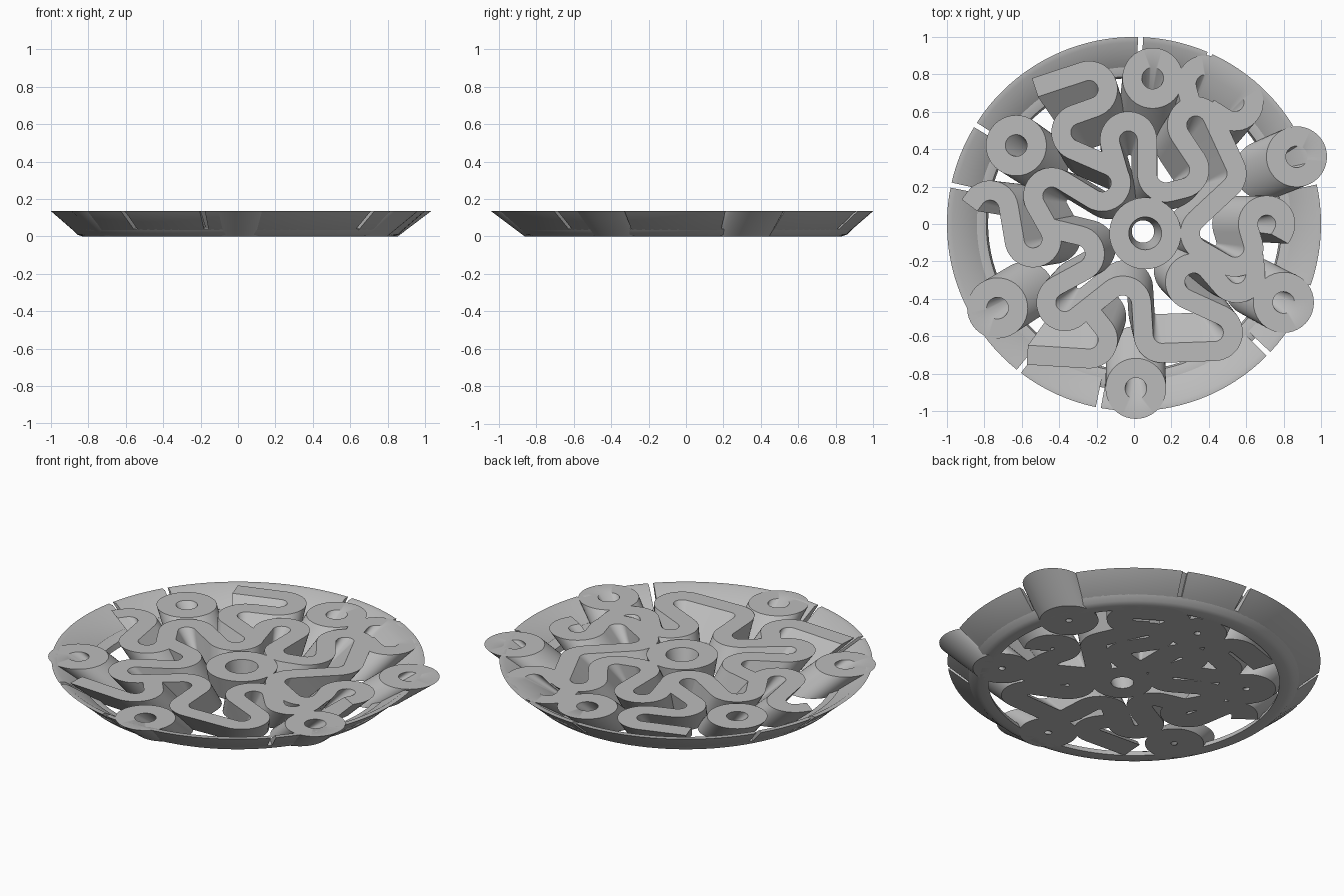
import bpy
import math
from mathutils import Vector

cube = bpy.data.objects.get("Cube")
if cube:
    bpy.data.objects.remove(cube, do_unlink=True)

HEIGHT = 0.135       # overall height of the dish
LEAN = 0.8           # pattern scale on the underside
HALF_TOP = 0.052     # half width of a ribbon at the top
HALF_FOOT = 0.07     # half width of a ribbon at the foot
BEND = 0.1           # radius of a ribbon bend

grey = bpy.data.materials.new("plain_grey")
grey.use_nodes = True
grey.diffuse_color = (0.5, 0.5, 0.5, 1)
shader = grey.node_tree.nodes["Principled BSDF"]
shader.inputs["Base Color"].default_value = grey.diffuse_color


def sweep(name, sections, closed):
    """Join equal cross-sections into one solid, capping open ends."""
    count, size = len(sections), len(sections[0])
    verts = [point for section in sections for point in section]
    faces = []
    for i in range(count if closed else count - 1):
        j = (i + 1) % count
        for k in range(size):
            m = (k + 1) % size
            faces.append((i * size + k, i * size + m, j * size + m, j * size + k))
    if not closed:
        faces.append(tuple(range(size)))
        faces.append(tuple((count - 1) * size + k for k in range(size)))
    mesh = bpy.data.meshes.new(name)
    mesh.from_pydata(verts, [], faces)
    mesh.materials.append(grey)
    obj = bpy.data.objects.new(name, mesh)
    bpy.context.collection.objects.link(obj)
    bpy.ops.object.select_all(action='DESELECT')
    obj.select_set(True)
    bpy.context.view_layer.objects.active = obj
    bpy.ops.object.mode_set(mode='EDIT')
    bpy.ops.mesh.select_all(action='SELECT')
    bpy.ops.mesh.normals_make_consistent(inside=False)
    bpy.ops.object.mode_set(mode='OBJECT')
    bpy.ops.object.shade_smooth_by_angle(angle=math.radians(35))


def ribbon(name, path, closed=False, half_foot=HALF_FOOT):
    """Flat-topped wall whose foot leans towards the middle of the dish."""
    count = len(path)
    sections = []
    for i, point in enumerate(path):
        before = path[i - 1] if closed or i else point
        after = path[(i + 1) % count] if closed or i < count - 1 else point
        along = (after - before).normalized()
        side = Vector((-along.y, along.x))
        section = []
        for scale, offset, z in ((1, HALF_TOP, HEIGHT), (1, -HALF_TOP, HEIGHT),
                                 (LEAN, -half_foot, 0), (LEAN, half_foot, 0)):
            corner = point * scale + side * offset
            section.append((corner.x, corner.y, z))
        sections.append(section)
    sweep(name, sections, closed)


def meander(name, turns, points):
    """Ribbon laid like a belt round pegs, each passed by a left or right turn.
    The first and last points are the loose ends."""
    pegs = [Vector(point) / 100 for point in points]
    bends = [0] + [BEND if turn == "L" else -BEND for turn in turns] + [0]
    headings = []
    for i in range(len(pegs) - 1):
        gap = pegs[i + 1] - pegs[i]
        lean = max(-1, min(1, (bends[i + 1] - bends[i]) / gap.length))
        headings.append(math.atan2(gap.y, gap.x) - math.asin(lean))
    path = [pegs[0]]
    for peg, bend, start, end in zip(pegs[1:], bends[1:-1], headings, headings[1:]):
        sign = math.copysign(1, bend)
        swing = sign * ((sign * (end - start)) % math.tau)
        steps = max(2, round(abs(swing) / 0.17))
        for k in range(steps + 1):
            angle = start + swing * k / steps
            path.append(peg + bend * Vector((math.sin(angle), -math.cos(angle))))
    ribbon(name, path + [pegs[-1]])


def ring(name, x, y, radius=0.11, half_foot=HALF_FOOT):
    steps = 40
    angles = [math.tau * i / steps for i in range(steps)]
    path = [Vector((x + radius * math.cos(a), y + radius * math.sin(a))) for a in angles]
    ribbon(name, path, True, half_foot)


def revolve(name, profile, start, end):
    """Turn a radius and height profile between two angles in degrees."""
    closed = end - start >= 360
    steps = max(4, round((end - start) / 3))
    sections = []
    for i in range(steps if closed else steps + 1):
        angle = math.radians(start + (end - start) * i / steps)
        sections.append([(r * math.cos(angle), r * math.sin(angle), z) for r, z in profile])
    sweep(name, sections, closed)


# Meandering ribbons
meander("north_west_ribbon", "RLRLRL", [
    (-53, 73), (-24, 72), (-29, 49), (-17, 22), (-44, 15), (-54, -8), (-77, 8), (-88, 10)])
meander("north_east_ribbon", "RLLRRLLR", [
    (-8, 26), (-3, 45), (17, 27), (25, 29), (33, 53), (45, 27), (40, -5), (54, -13),
    (71, 0), (78, -8)])
meander("south_ribbon", "RLRRLRL", [
    (64, -17), (55, -27), (32, -31), (43, -58), (15, -59), (-6, -43), (-37, -42),
    (-31, -16), (-46, -2)])
meander("south_west_branch", "R", [(-24, -46), (-24, -62), (-57, -70)])
meander("north_east_branch", "LL", [(40, 62), (54, 65), (38, 75), (30, 66)])

# Separate rings
ring("centre_ring", 0.06, -0.05, 0.14, HALF_TOP)
ring("north_ring", 0.1, 0.78)
ring("west_ring", -0.63, 0.42)
ring("east_ring", 0.87, 0.36)
ring("south_west_ring", -0.73, -0.45)
ring("south_ring", 0.01, -0.88)
ring("south_east_ring", 0.8, -0.42)

# Rounded foot of the dish
foot = [(0.78, 0), (0.83, 0), (0.86, 0.01), (0.89, 0.04), (0.86, 0.05), (0.79, 0.03)]
revolve("foot_ring", foot, 0, 360)

# Sloping rim segments with slits between them
rim = [(0.87, 0.03), (0.885, 0.035), (1, HEIGHT), (0.97, HEIGHT), (0.84, 0.05)]
slits = [13, 31, 66, 88, 148, 168, 212, 232, 259, 316, 340, 373]
for start, end in zip(slits, slits[1:]):
    revolve("rim_segment", rim, start + 0.8, end - 0.8)
